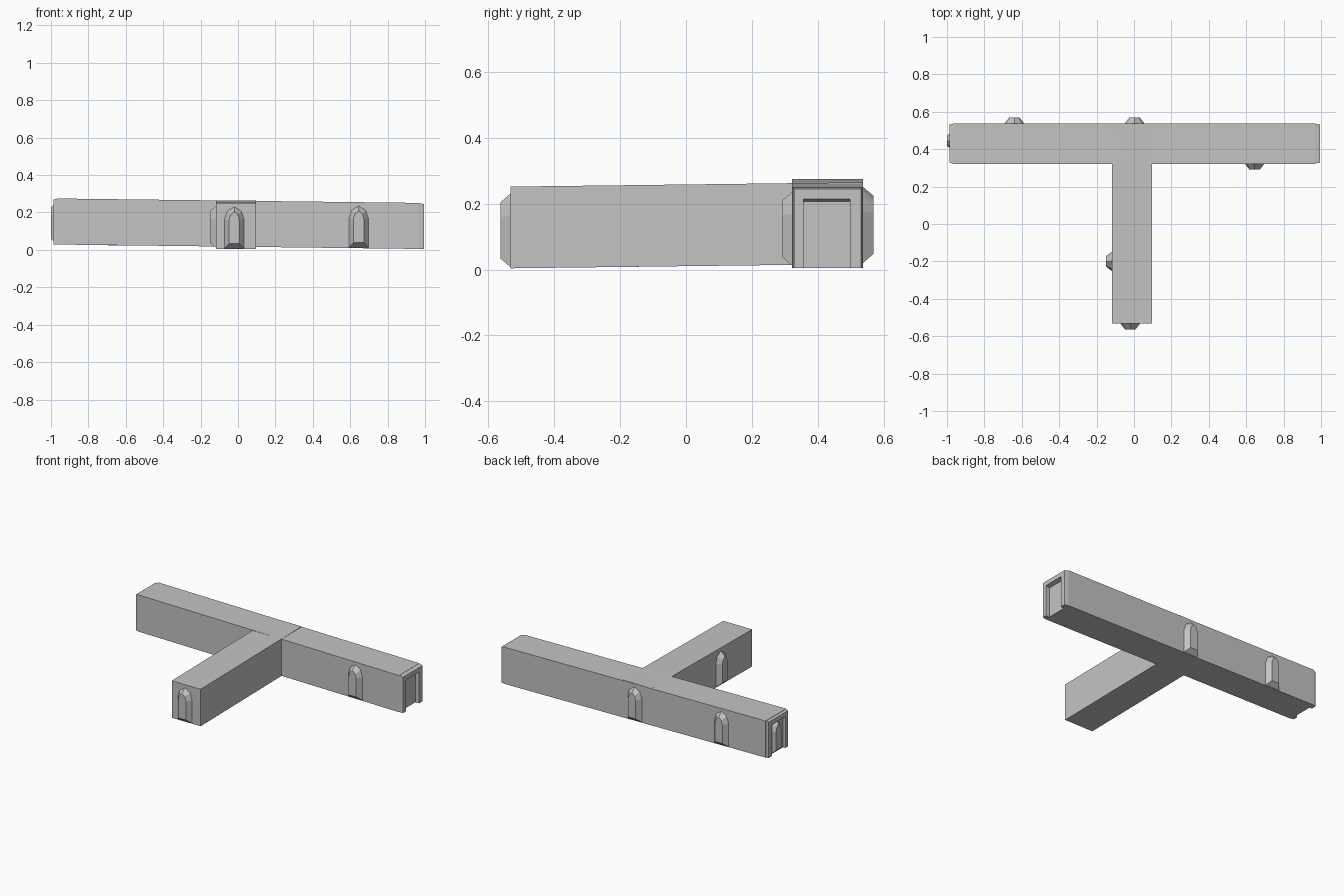
import bpy, bmesh, math
from mathutils import Vector, Matrix

if "Cube" in bpy.data.objects:
    bpy.data.objects.remove(bpy.data.objects["Cube"])

stone = bpy.data.materials.new("plain grey")
stone.diffuse_color = (0.55, 0.55, 0.55, 1)
stone.use_nodes = True
stone.node_tree.nodes["Principled BSDF"].inputs["Base Color"].default_value = stone.diffuse_color
SLOPE = 0.0122


def bar_floor(x):
    return 0.017 - SLOPE * x


def stem_floor(y):
    return 0.0105 + SLOPE * y


def finish(name, bm):
    bmesh.ops.recalc_face_normals(bm, faces=bm.faces)
    me = bpy.data.meshes.new(name)
    bm.to_mesh(me)
    bm.free()
    me.materials.append(stone)
    ob = bpy.data.objects.new(name, me)
    bpy.context.collection.objects.link(ob)
    return ob


def box(name, lo, hi, floor, shift=None):
    """Box sheared along the slope; shift edits single corners."""
    bm = bmesh.new()
    bmesh.ops.create_cube(bm, size=1)
    for v in bm.verts:
        top = [c > 0 for c in v.co]
        p = Vector([hi[i] if top[i] else lo[i] for i in range(3)])
        if shift:
            p = shift(p, top)
        p.z += floor(p)
        v.co = p
    return finish(name, bm)


def arch_bump(name, x, y, z, angle):
    """Bevelled arch plate; angle 0 faces the front."""
    outer = [(.055, .0), (.055, .16), (.04, .205), (0, .23)]
    inner = [(.028, .03), (.028, .155), (.02, .183), (0, .2)]
    bm = bmesh.new()
    rings = []
    for half, d in ((outer, 0.004), (inner, -0.031)):
        pts = half + [(-u, w) for u, w in reversed(half[:-1])]
        rings.append([bm.verts.new((u, d, w)) for u, w in pts])
    a, b = rings
    for i in range(len(a)):
        j = (i + 1) % len(a)
        bm.faces.new((a[i], a[j], b[j], b[i]))
    bm.faces.new(a)
    bm.faces.new(b)
    bm.transform(Matrix.Translation((x, y, z)) @ Matrix.Rotation(angle, 4, 'Z'))
    return finish(name, bm)


# corridors
on_bar = lambda p: bar_floor(p.x)
box("cross_corridor", (-.968, .322, 0), (.968, .538, .246), on_bar)
box("stem_corridor", (-.118, -.533, 0), (.096, .536, .248), lambda p: stem_floor(p.y))

# door frames on both ends: two jambs and a lintel with slanted inner sides
for side, s, reach in (("left", -1, .986), ("right", 1, .995)):
    x0, x1 = sorted((s * .96, s * reach))

    def jamb_shift(p, top, s=s):
        if top[0] == (s > 0):                     # outer face is narrower
            p.y += .006 if p.y < .34 else (-.006 if p.y > .52 else 0)
            p.z -= .006 if top[2] else 0
        return p

    def lintel_shift(p, top, s=s):
        if top[0] == (s > 0):
            p.z += -.006 if top[2] else .01
        return p

    box(side + "_jamb_front", (x0, .322, 0), (x1, .357, .246), on_bar, jamb_shift)
    box(side + "_jamb_back", (x0, .498, 0), (x1, .538, .246), on_bar, jamb_shift)
    box(side + "_lintel", (x0, .355, .2), (x1, .5, .246), on_bar, lintel_shift)

# arched niches
arch_bump("stem_end_arch", -.02, -.533, stem_floor(-.533), 0)
arch_bump("stem_side_arch", -.118, -.2, stem_floor(-.2), -math.pi / 2)
arch_bump("front_arch", .645, .322, bar_floor(.645), 0)
arch_bump("back_arch_left", -.64, .538, bar_floor(-.64), math.pi)
arch_bump("back_arch_middle", .003, .538, bar_floor(0), math.pi)
arch_bump("left_end_arch", -.968, .445, bar_floor(-.968), -math.pi / 2)
